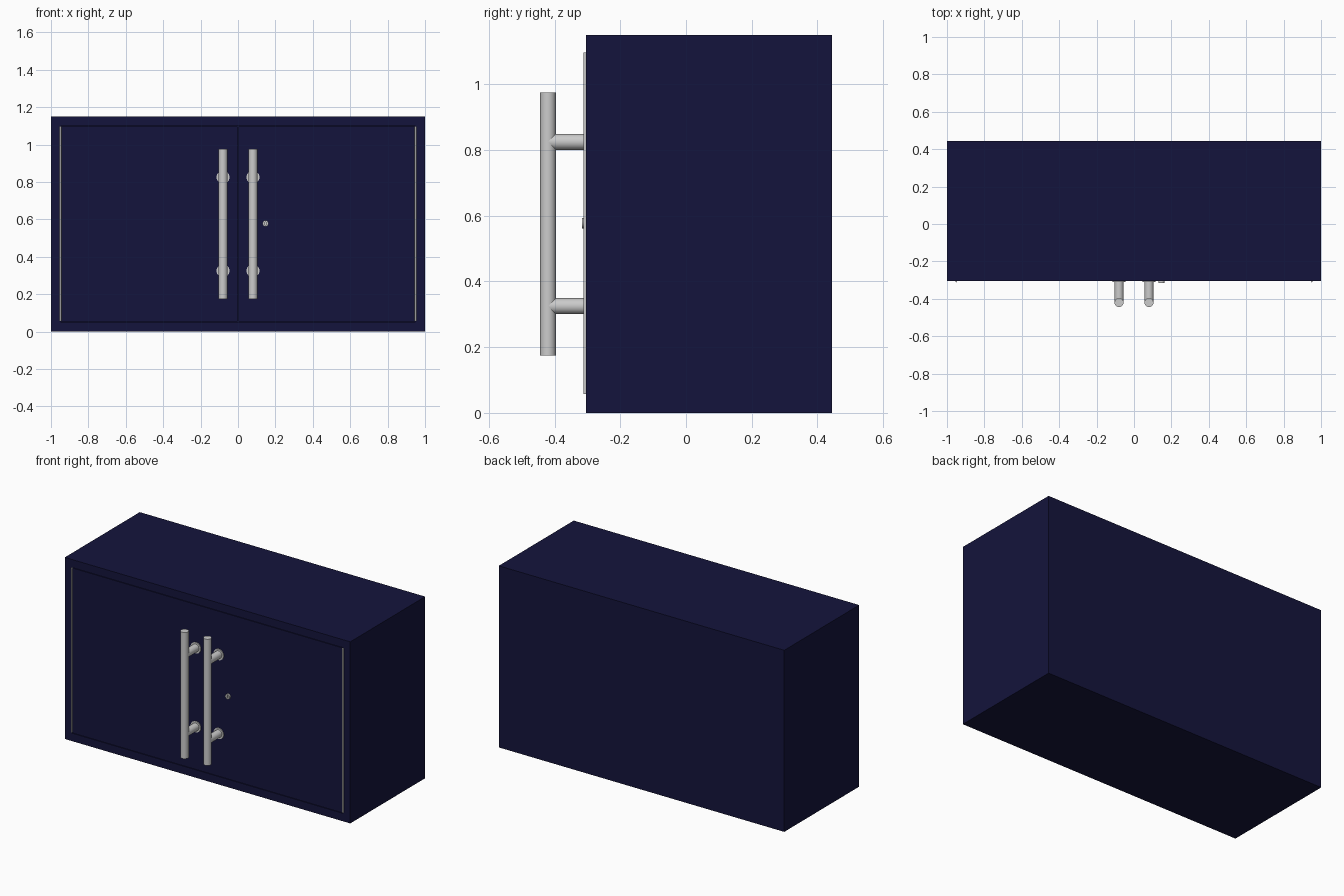
import bpy
import math

if "Cube" in bpy.data.objects:
    bpy.data.objects.remove(bpy.data.objects["Cube"])

FRONT, BACK, HEIGHT = -0.305, 0.445, 1.15
WALL, GAP = 0.05, 0.003

navy = bpy.data.materials.new("navy_paint")
navy.diffuse_color = (0.007, 0.007, 0.045, 1)
navy.use_nodes = True
navy.node_tree.nodes["Principled BSDF"].inputs["Base Color"].default_value = navy.diffuse_color


def box(name, x, y, z, mat=None):
    """Box from (min, max) ranges."""
    centre = [(a + b) / 2 for a, b in (x, y, z)]
    bpy.ops.mesh.primitive_cube_add(size=1, location=centre)
    ob = bpy.context.object
    ob.name = name
    ob.scale = [b - a for a, b in (x, y, z)]
    bpy.ops.object.transform_apply(location=False, rotation=False, scale=True)
    if mat:
        ob.data.materials.append(mat)
    return ob


def rod(name, radius, x, y, z, sides=32):
    """Cylinder along z, or along y when y is a (min, max) range."""
    along_y = isinstance(y, tuple)
    a, b = y if along_y else z
    mid = (a + b) / 2
    loc = (x, mid, z) if along_y else (x, y, mid)
    bpy.ops.mesh.primitive_cylinder_add(
        vertices=sides, radius=radius, depth=b - a, location=loc,
        rotation=(math.pi / 2 if along_y else 0, 0, 0))
    ob = bpy.context.object
    ob.name = name
    bpy.ops.object.shade_smooth_by_angle()
    return ob


# Carcass panels
box("top_panel", (-1, 1), (FRONT, BACK), (HEIGHT - WALL, HEIGHT), navy)
box("bottom_panel", (-1, 1), (FRONT, BACK), (0, WALL), navy)
inner_z = (WALL, HEIGHT - WALL)
box("back_panel", (-1 + WALL, 1 - WALL), (BACK - WALL, BACK), inner_z, navy)

for side, s in (("left", -1), ("right", 1)):
    def span(a, b):
        return tuple(sorted((s * a, s * b)))

    box(f"{side}_side_panel", span(1 - WALL, 1), (FRONT, BACK), inner_z, navy)

    # Flush inset door with its hinge rod
    box(f"{side}_door", span(GAP / 2, 1 - WALL - GAP), (FRONT, FRONT + 0.05),
        (WALL + GAP, HEIGHT - WALL - GAP), navy)
    rod(f"{side}_hinge", 0.005, s * 0.95, FRONT - 0.002, (0.057, 1.097), 16)

    # Bar handle on two posts with thin base flanges
    rod(f"{side}_handle_bar", 0.024, s * 0.08, -0.42, (0.175, 0.975))
    for level, z in (("lower", 0.325), ("upper", 0.825)):
        rod(f"{side}_{level}_handle_post", 0.024, s * 0.08, (-0.42, FRONT), z)
        rod(f"{side}_{level}_post_flange", 0.035, s * 0.08,
            (FRONT - 0.005, FRONT + 0.002), z)

# Lock with a recessed keyhole slot
lock = rod("door_lock", 0.016, 0.147, (FRONT - 0.011, FRONT + 0.003), 0.578)
slot = box("keyhole_cutter", (0.144, 0.15), (FRONT - 0.03, FRONT - 0.002),
           (0.569, 0.587))
slot.hide_render = True
slot.hide_set(True)
cut = lock.modifiers.new("keyhole", 'BOOLEAN')
cut.operation = 'DIFFERENCE'
cut.object = slot
